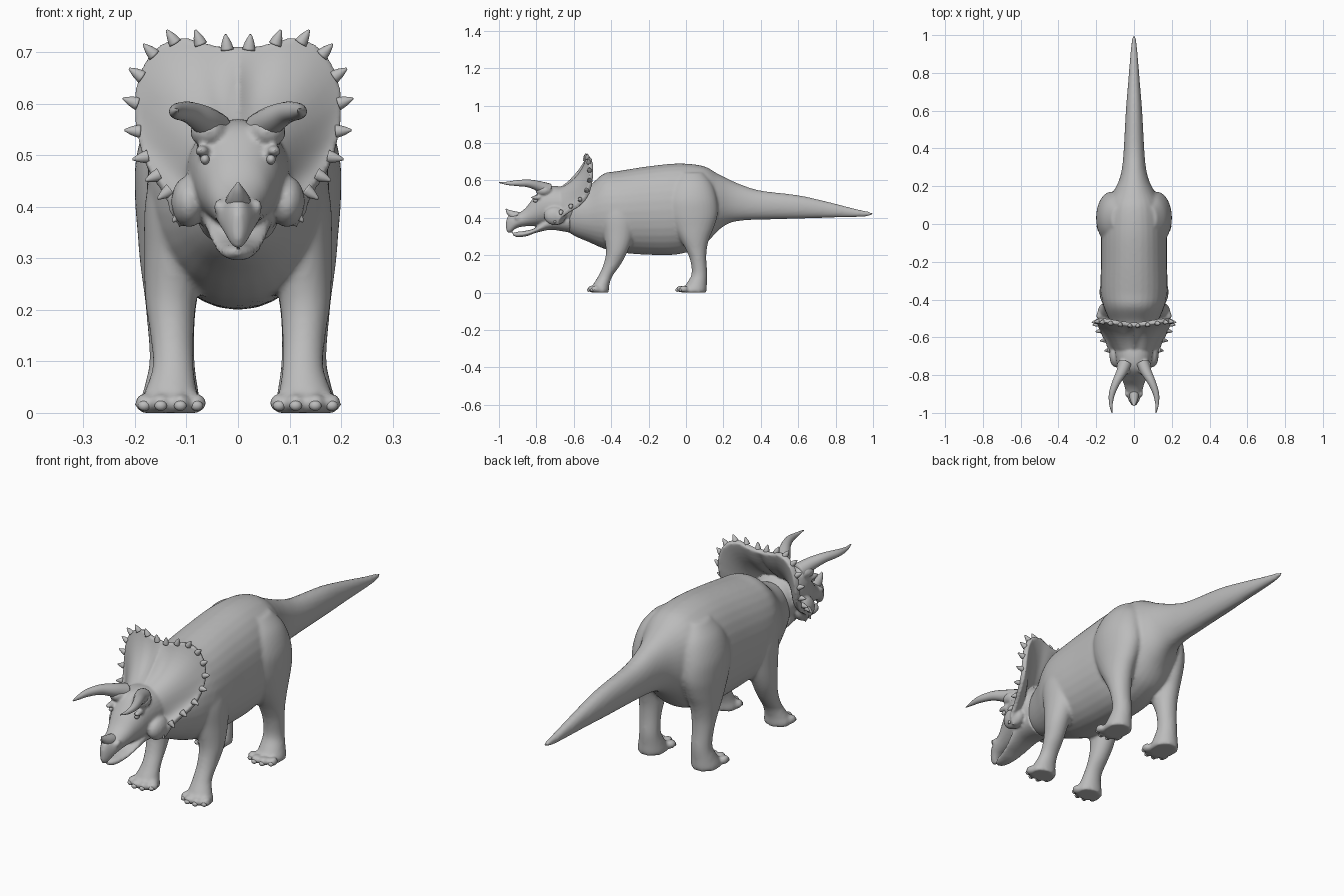
import bpy, bmesh
from math import sin, cos, pi, radians
from mathutils import Vector, Matrix

if "Cube" in bpy.data.objects:
    bpy.data.objects.remove(bpy.data.objects["Cube"])

SIDES = 32
hide = bpy.data.materials.new("grey_hide")
hide.use_nodes = True
hide.diffuse_color = (.5, .5, .5, 1)
hide.node_tree.nodes["Principled BSDF"].inputs["Base Color"].default_value = hide.diffuse_color


def spline(points, steps):
    """Smooth curve through tuples of any length."""
    pts = [points[0], *points, points[-1]]
    out = []
    for a, b, c, d in zip(pts, pts[1:], pts[2:], pts[3:]):
        for i in range(steps):
            t = i / steps
            out.append([q + t / 2 * (r - p + t * (2 * p - 5 * q + 4 * r - s + t * (3 * (q - r) + s - p)))
                        for p, q, r, s in zip(a, b, c, d)])
    return out + [list(points[-1])]


def skin(bm, rings):
    """Close a row of vertex rings into a solid."""
    loops = [[bm.verts.new(p) for p in ring] for ring in rings]
    for low, high in zip(loops, loops[1:]):
        for i in range(len(low)):
            j = (i + 1) % len(low)
            bm.faces.new((low[i], low[j], high[j], high[i]))
    bm.faces.new(loops[0])
    bm.faces.new(loops[-1])


def power(v, e):
    return abs(v) ** e * (1 if v > 0 else -1)


def trunk(bm, stations, e=.95):
    """Loft along y from (y, top, bottom, half width)."""
    rings = []
    for y, top, bottom, half in spline(stations, 6):
        mid, tall = (top + bottom) / 2, (top - bottom) / 2
        rings.append([(half * power(cos(a), e), y, mid + tall * power(sin(a), e))
                      for a in (2 * pi * i / SIDES for i in range(SIDES))])
    skin(bm, rings)


def limb(bm, stations, side):
    """Loft along z from (x, y, z, x radius, y radius)."""
    rings = []
    for x, y, z, rx, ry in spline(stations, 5):
        rings.append([(side * (x + rx * cos(a)), y + ry * sin(a), z)
                      for a in (2 * pi * i / SIDES for i in range(SIDES))])
    skin(bm, rings)


def blob(bm, centre, size):
    bmesh.ops.create_uvsphere(bm, u_segments=16, v_segments=10, radius=1,
                              matrix=Matrix.Translation(centre) @ Matrix.Diagonal((*size, 1)))


def horn(bm, path, steps=6):
    """Tapered round tube along (x, y, z, radius)."""
    pts = spline(path, steps)
    rings = []
    for i, p in enumerate(pts):
        ahead, behind = pts[min(i + 1, len(pts) - 1)], pts[max(i - 1, 0)]
        turn = (Vector(ahead[:3]) - Vector(behind[:3])).to_track_quat('Z', 'Y')
        rings.append([Vector(p[:3]) + turn @ Vector((p[3] * cos(a), p[3] * sin(a), 0))
                      for a in (2 * pi * k / 16 for k in range(16))])
    skin(bm, rings)


def build(name, bm, voxel=0, smooth=0):
    """Turn a bmesh into an object, optionally fused and relaxed."""
    bmesh.ops.recalc_face_normals(bm, faces=bm.faces)
    mesh = bpy.data.meshes.new(name)
    bm.to_mesh(mesh)
    bm.free()
    ob = bpy.data.objects.new(name, mesh)
    bpy.context.collection.objects.link(ob)
    mesh.materials.append(hide)
    mesh.shade_smooth()
    if voxel:
        fuse = ob.modifiers.new("fuse", 'REMESH')
        fuse.mode, fuse.voxel_size, fuse.use_smooth_shade = 'VOXEL', voxel, True
        relax = ob.modifiers.new("relax", 'SMOOTH')
        relax.factor, relax.iterations = .5, smooth
    return ob


# Body, neck and tail with the four legs
bm = bmesh.new()
trunk(bm, [(-.68, .5, .36, .05), (-.6, .54, .305, .09), (-.52, .57, .27, .125), (-.44, .635, .235, .16),
           (-.36, .65, .215, .176), (-.2, .675, .202, .175), (-.04, .69, .205, .172), (.09, .677, .25, .155),
           (.17, .635, .33, .11), (.23, .605, .37, .08), (.3, .575, .385, .063), (.4, .545, .39, .054),
           (.6, .52, .395, .043), (.75, .487, .4, .031), (.9, .449, .403, .019), (.97, .434, .408, .012),
           (1.002, .425, .417, .004)])
HIND = [(.09, .03, .64, .03, .06), (.1, .03, .58, .07, .11), (.115, .03, .5, .082, .135),
        (.12, .035, .42, .08, .135), (.125, .04, .35, .07, .11), (.13, .045, .29, .06, .08),
        (.13, .055, .23, .052, .056), (.13, .066, .17, .046, .043), (.128, .072, .1, .044, .042),
        (.13, .058, .05, .052, .054), (.132, .045, .015, .06, .066), (.132, .045, 0, .058, .064)]
FORE = [(.11, -.36, .53, .04, .06), (.115, -.36, .42, .064, .095), (.122, -.36, .31, .06, .08),
        (.13, -.37, .22, .05, .058), (.128, -.395, .15, .042, .046), (.126, -.43, .09, .04, .038),
        (.13, -.452, .045, .05, .043), (.132, -.46, .015, .06, .048), (.132, -.46, 0, .058, .046)]
TOES = [(-.052, .012), (-.02, -.008), (.018, -.008), (.05, .01)]
nails = bmesh.new()
for side in (-1, 1):
    for leg, toe_y in ((HIND, -.022), (FORE, -.495)):
        limb(bm, leg, side)
        for dx, dy in TOES:
            x, y = side * (.132 + dx), toe_y + dy
            blob(bm, (x, y, .019), (.019, .024, .019))
            blob(nails, (x, y - .016, .014), (.012, .01, .01))
build("body", bm, .008, 5)
build("toenails", nails)

# Skull, lower jaw, brows and frill
bm = bmesh.new()
trunk(bm, [(-.962, .385, .335, .008), (-.945, .415, .318, .022), (-.905, .42, .345, .04), (-.86, .45, .354, .05),
           (-.82, .5, .357, .064), (-.77, .555, .36, .083), (-.71, .57, .36, .096), (-.64, .56, .36, .1),
           (-.58, .53, .38, .075)])
trunk(bm, [(-.928, .318, .307, .006), (-.9, .325, .296, .026), (-.85, .332, .302, .04), (-.8, .35, .32, .052),
           (-.72, .42, .335, .068), (-.62, .45, .32, .08)])
for side in (-1, 1):
    blob(bm, (side * .057, -.76, .545), (.036, .045, .03))
    blob(bm, (side * .07, -.8, .508), (.014, .03, .011))
    blob(bm, (side * .095, -.7, .41), (.035, .06, .05))
    blob(bm, (side * .038, -.9, .4), (.009, .016, .015))

RIM = [(0, -.54, .712), (.05, -.537, .715), (.1, -.53, .728), (.15, -.522, .715), (.182, -.517, .68),
       (.2, -.515, .63), (.202, -.522, .575), (.192, -.545, .52), (.172, -.59, .475), (.148, -.64, .445),
       (.128, -.69, .41), (.1, -.7, .37)]
half_rim = spline(RIM, 4)
rim = [(-x, y, z) for x, y, z in half_rim[:0:-1]] + half_rim
frill = bmesh.new()
rows = []
for i, edge in enumerate(rim):
    turn = radians(115) * (2 * i / (len(rim) - 1) - 1)
    root = Vector((.08 * sin(turn), -.71, .47 + .075 * cos(turn)))
    edge = Vector(edge)
    bend = root.lerp(edge, .55) + Vector((0, .045, -.05 * max(cos(turn), 0)))
    row = []
    for k in range(13):
        t = k / 12
        p = root.lerp(bend, t).lerp(bend.lerp(edge, t), t)
        p.y -= .022 * math_ridge if (math_ridge := max(0, 1 - abs(p.x) / .045) ** 2 * sin(pi * t)) else 0
        row.append(frill.verts.new(p))
    rows.append(row)
for a, b in zip(rows, rows[1:]):
    for k in range(12):
        frill.faces.new((a[k], a[k + 1], b[k + 1], b[k]))
bmesh.ops.recalc_face_normals(frill, faces=frill.faces)
bmesh.ops.solidify(frill, geom=frill.faces[:], thickness=.024)
plate = bpy.data.meshes.new("frill_plate")
frill.to_mesh(plate)
frill.free()
bm.from_mesh(plate)
bpy.data.meshes.remove(plate)
build("head", bm, .006, 4)

# Spikes around the frill
bm = bmesh.new()
for i in range(2, len(half_rim) - 2, 4):
    x, y, z = half_rim[i]
    out = Vector((x, 0, z - .53)).normalized()
    tip = Vector((x, y, z)) + out * .022 + Vector((0, -.004, 0))
    base = Vector((x, y, z)) - out * .008
    for side in (-1, 1):
        horn(bm, [(side * p.x, p.y, p.z, r) for p, r in ((base, .013), (base.lerp(tip, .5), .009), (tip, .002))], 3)
build("frill_spikes", bm)

# Brow horns, nose horn and eyes
for side, label in ((-1, "right"), (1, "left")):
    bm = bmesh.new()
    horn(bm, [(side * x, y, z, r) for x, y, z, r in
              ((.045, -.735, .55, .034), (.066, -.785, .568, .028), (.095, -.84, .583, .021),
               (.117, -.9, .585, .016), (.122, -.955, .584, .009), (.117, -1, .588, .002))])
    build(label + "_brow_horn", bm)
    bm = bmesh.new()
    blob(bm, (side * .064, -.805, .492), (.009, .013, .01))
    build(label + "_eye", bm)
bm = bmesh.new()
horn(bm, [(0, -.885, .4, .028), (0, -.925, .415, .022), (0, -.95, .432, .012), (0, -.963, .447, .002)])
build("nose_horn", bm)
